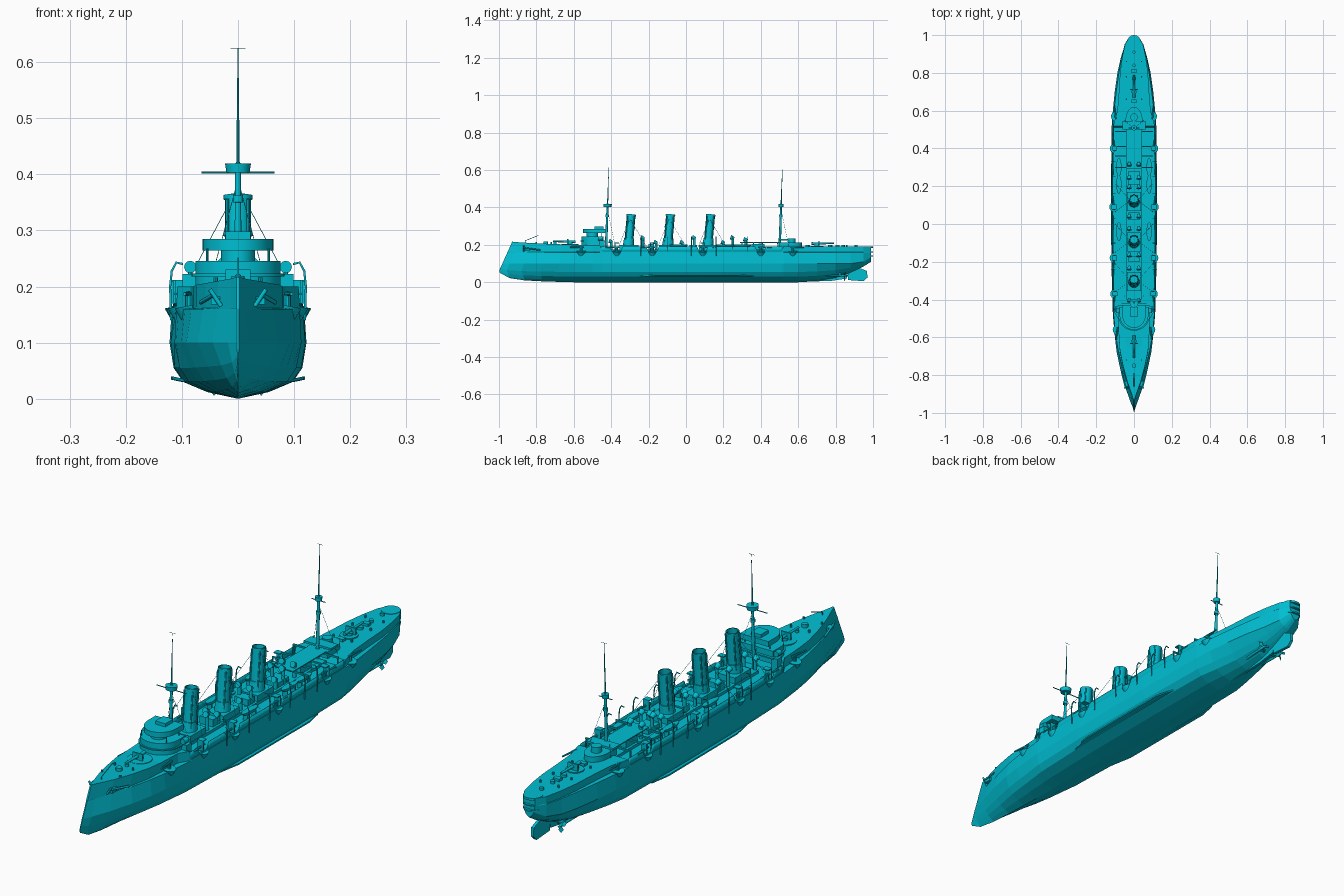
import bpy, bmesh, math
from mathutils import Vector

if "Cube" in bpy.data.objects:
    bpy.data.objects.remove(bpy.data.objects["Cube"])

paint = bpy.data.materials.new("cyan_paint")
paint.diffuse_color = (0.0, 0.52, 0.65, 1)
paint.use_nodes = True
paint.node_tree.nodes["Principled BSDF"].inputs["Base Color"].default_value = paint.diffuse_color

def make(name, verts, faces):
    me = bpy.data.meshes.new(name)
    me.from_pydata(verts, [], faces)
    bm = bmesh.new(); bm.from_mesh(me)
    bmesh.ops.recalc_face_normals(bm, faces=bm.faces)
    bm.to_mesh(me); bm.free()
    ob = bpy.data.objects.new(name, me)
    me.materials.append(paint)
    bpy.context.collection.objects.link(ob)
    return ob

def box(name, x0, x1, y0, y1, z0, z1):
    v = [(x, y, z) for x in (x0, x1) for y in (y0, y1) for z in (z0, z1)]
    return make(name, v, [(0,1,3,2), (4,6,7,5), (0,4,5,1), (2,3,7,6), (0,2,6,4), (1,5,7,3)])

def rod(name, a, b, r1, r2=None, n=12, caps=True):
    """Tapered cylinder from a to b."""
    a, b = Vector(a), Vector(b)
    q = (b - a).to_track_quat('Z', 'Y')
    ring = [Vector((math.cos(t), math.sin(t), 0)) for t in (2 * math.pi * i / n for i in range(n))]
    v = [a + q @ (r1 * p) for p in ring] + [b + q @ ((r1 if r2 is None else r2) * p) for p in ring]
    f = [(i, (i + 1) % n, n + (i + 1) % n, n + i) for i in range(n)]
    if caps:
        f += [tuple(range(n)), tuple(range(n, 2 * n))]
    return make(name, v, f)

def disc(name, y, z0, z1, r, x=0, n=20):
    return rod(name, (x, y, z0), (x, y, z1), r, n=n)

def pipe(name, pts, r):
    cu = bpy.data.curves.new(name, 'CURVE'); cu.dimensions = '3D'
    cu.bevel_depth, cu.bevel_resolution = r, 1
    sp = cu.splines.new('POLY'); sp.points.add(len(pts) - 1)
    for p, c in zip(sp.points, pts):
        p.co = (*c, 1)
    cu.materials.append(paint); cu.use_fill_caps = True
    ob = bpy.data.objects.new(name, cu)
    bpy.context.collection.objects.link(ob)

def prism(name, outline, z0, z1):
    """Extrude an xy outline upward."""
    n = len(outline)
    v = [(x, y, z) for z in (z0, z1) for x, y in outline]
    return make(name, v, [(i, (i+1) % n, n+(i+1) % n, n+i) for i in range(n)] + [tuple(range(n)), tuple(range(n, 2*n))])

def arch(r, y0, y1, d=-1):
    """Outline with a straight back at y0 and a round end reaching y1."""
    arc = [(r * math.cos(math.pi * i / 14), y1 - d*(abs(y1-y0)*0.6)*(1 - math.sin(math.pi * i / 14))) for i in range(15)]
    return [(r, y0)] + arc + [(-r, y0)]

# Hull stations: y, keel z, max half beam, ledge half beam, deck half beam, deck z, fullness
ST = [(-1, .05, .002, .002, .003, .217, 0), (-.96, .022, .018, .013, .013, .214, .1),
      (-.88, .01, .045, .036, .036, .21, .3), (-.78, .005, .072, .062, .058, .206, .5),
      (-.68, .002, .092, .083, .075, .203, .7), (-.6, 0, .101, .095, .08, .2, .8),
      (-.5, 0, .11, .106, .085, .2, .9), (-.46, 0, .113, .11, .108, .2, .95),
      (-.45, 0, .113, .11, .11, .165, .95), (-.2, 0, .12, .115, .115, .165, 1),
      (.2, 0, .122, .118, .118, .165, 1), (.51, 0, .118, .112, .112, .165, .95),
      (.52, 0, .118, .112, .11, .19, .95), (.6, 0, .112, .106, .088, .19, .8),
      (.7, .006, .102, .094, .08, .19, .6), (.8, .022, .088, .08, .074, .19, .5),
      (.88, .05, .07, .066, .063, .19, .4), (.95, .085, .048, .05, .048, .19, .4),
      (.99, .11, .022, .026, .026, .19, .4)]

def section(y, k, B, E, D, d, f):
    m = max(.1, k + .025)
    pts = [(0, k)] + [(B * ((1 - f) * t + f * w), k + (m - k) * t)
                      for t, w in ((.12, .45), (.3, .8), (.55, .94), (1, 1))]
    pts += [(E, max(.16, m + .01)), (D, max(.162, m + .012)), (D, d)]
    fall = max(0, 1 - (y + 1) / .4)
    rake = lambda z: (.07 * (z - .06) / .155 if z > .06 else (.06 - z) * .5) * fall
    right = [(x, y + rake(z), z) for x, z in pts]
    return right + [(-x, yy, z) for x, yy, z in reversed(right[1:])]

secs = [section(*s) for s in ST]
n = len(secs[0])
hv = [p for s in secs for p in s]
hf = [(i*n+j, i*n+(j+1) % n, (i+1)*n+(j+1) % n, (i+1)*n+j) for i in range(len(secs)-1) for j in range(n)]
hf += [tuple(range(n)), tuple(range(len(hv)-n, len(hv)))]
hull = make("hull", hv, hf)

def beam(y):
    for a, b in zip(ST, ST[1:]):
        if a[0] <= y <= b[0]:
            return a[3] + (b[3] - a[3]) * (y - a[0]) / (b[0] - a[0])

GUNS = (-.37, -.18, .09, .4)
for s in (1, -1):
    # waist bulwark, dipping at each gun port
    v, ys = [], [-.455 + .0097 * i for i in range(101)]
    for y in ys:
        dip = min(abs(y - g) for g in GUNS)
        top = .168 if dip < .027 else .192
        v += [(s * (beam(y) - .002), y, .16), (s * (beam(y) - .004), y, top)]
    bw = make("waist_bulwark", v, [(2*i, 2*i+2, 2*i+3, 2*i+1) for i in range(100)])
    bw.modifiers.new("thick", 'SOLIDIFY').thickness = .003
    # guns on sponsons
    for g in GUNS + (-.56, .57):
        x = beam(g) - .012
        rod("gun_sponson", (s*(x-.008), g, .125), (s*x, g, .166), .012, .026, 16)
        disc("gun_pedestal", g, .165, .185, .007, s * x, 10)
        aim = -1 if g < 0 else 1
        if g in GUNS:
            box("gun_shield", s*x-.013, s*x+.013, g+aim*.008, g+aim*.012, .17, .212)
            box("gun_shield_roof", s*x-.013, s*x+.013, g-.012, g+.012, .208, .212)
        rod("gun_barrel", (s*x, g-aim*.015, .187), (s*(x+.008), g+aim*.06, .187), .005, .003, 10)
    # bilge keel, shaft and propeller
    make("bilge_keel", [(s*.095, -.25, .03), (s*.117, -.16, .034), (s*.119, .28, .034), (s*.1, .36, .03),
         (s*.095, -.25, .035), (s*.117, -.16, .04), (s*.119, .28, .04), (s*.1, .36, .035)],
         [(0,1,2,3), (4,5,6,7), (0,1,5,4), (1,2,6,5), (2,3,7,6), (3,0,4,7)])
    rod("propeller_shaft", (s*.035, .62, .03), (s*.042, .85, .035), .005)
    rod("propeller_hub", (s*.042, .835, .035), (s*.042, .865, .035), .008, .003)
    box("shaft_strut", s*.03-.012, s*.03+.012, .815, .83, .033, .06)
    for k in range(3):
        a = k * 2.094 + .5
        c, t = Vector((math.cos(a), 0, math.sin(a))), Vector((-math.sin(a), .5, math.cos(a))) * .009
        o = Vector((s*.042, .848, .035))
        make("propeller_blade", [o, o+c*.018-t, o+c*.03, o+c*.018+t], [(0, 1, 2, 3)])
    # boat davits and boats in the waist
    for y in (-.24, -.1, .03, .16, .25, .33):
        pipe("davit", [(s*.119, y, .14), (s*.121, y, .2), (s*.118, y, .228), (s*.11, y, .243), (s*.098, y, .24)], .0022)
    for y in (-.04, .21, .3):
        me = bpy.data.meshes.new("boat"); bm = bmesh.new()
        bmesh.ops.create_uvsphere(bm, u_segments=14, v_segments=8, radius=1)
        for p in bm.verts:
            p.co = (p.co.x*.014 + s*.08, p.co.y*.05 + y, min(p.co.z, .05)*.018 + .2)
        bm.to_mesh(me); bm.free(); me.materials.append(paint)
        bpy.context.collection.objects.link(bpy.data.objects.new("boat", me))
        for e in (-.025, .025):
            box("boat_cradle", s*.08-.01, s*.08+.01, y+e-.003, y+e+.003, .164, .188)
    # anchors and bow fittings
    box("anchor_bed", s*.04-.008, s*.04+.008, -.86, -.83, .168, .182)
    rod("anchor", (s*.044, -.87, .185), (s*.066, -.78, .172), .004)
    rod("anchor_fluke", (s*.03, -.868, .165), (s*.05, -.868, .195), .004)
    for y in (-.72, -.8, .66, .78, .86):
        disc("bollard", y, .188, .216 if y < 0 else .2, .004, s*.04, 8)
    # ventilator cowls, tall and short
    for y, h in ((-.23, .25), (.045, .25), (.25, .25), (.32, .24), (-.02, .225), (.2, .225), (-.4, .23), (-.16, .225)):
        rod("ventilator_trunk", (s*.025, y, .165), (s*.025, y, h-.012), .007)
        rod("ventilator_cowl", (s*.025, y+.007, h-.016), (s*.025, y-.012, h-.009), .007, .012)
    # bridge wing supports and funnel stays
    for y in (-.53, -.45):
        rod("bridge_support", (s*.055, y, .2), (s*.055, y, .268), .002, n=6)
    for y in (-.3, -.09, .125):
        for e in (-.06, .09):
            pipe("funnel_stay", [(s*.02, y, .34), (s*.1, y+e, .19)], .0006)

# funnels with casing, rims and open tops
for y in (-.3, -.09, .125):
    box("funnel_casing", -.038, .038, y-.055, y+.045, .165, .2)
    P = lambda z: (0, y - .01 + (z - .17) * .09, z)
    rod("funnel_base", P(.195), P(.235), .03, .027, 20)
    rod("funnel", P(.2), P(.362), .0235, n=20, caps=False)
    rod("funnel_inside", P(.34), P(.364), .02, n=20, caps=False)
    rod("funnel_bottom", P(.338), P(.342), .0225, n=20)
    for z in (.29, .355):
        rod("funnel_band", P(z), P(z+.008), .0255, n=20, caps=False)
    for a in (.8, 2.4, 3.9, 5.5):
        dx, dy = .026*math.cos(a), .026*math.sin(a)
        rod("steam_pipe", (dx, P(.2)[1]+dy, .2), (dx, P(.355)[1]+dy, .355), .003, n=8)

# waist deckhouses, hatches and boat skids
box("central_deckhouse", -.04, .04, -.4, .5, .16, .176)
for y0, y1, z in ((-.2, -.17, .205), (.02, .06, .2), (.21, .28, .195), (.35, .42, .205)):
    box("skylight", -.03, .03, y0, y1, .17, z)
box("boat_platform", -.04, .04, .29, .5, .21, .214)
for y in (.3, .36, .41, .49):
    box("skid_beam", -.1, .1, y-.003, y+.003, .205, .211)
    for x in (-.098, .098):
        box("skid_post", x-.002, x+.002, y-.002, y+.002, .16, .208)

# fore bridge and conning tower
prism("fore_deckhouse", arch(.076, -.44, -.56), .195, .246)
prism("fore_platform", arch(.083, -.43, -.565), .218, .223)
disc("conning_tower", -.5, .24, .272, .03)
prism("bridge_deck", arch(.063, -.43, -.55), .264, .285)
box("chart_house", -.022, .022, -.49, -.44, .284, .298)
for x in (-.085, .085):
    box("bridge_wing_cabin", x-.014, x+.014, -.465, -.435, .165, .222)
    rod("searchlight", (x, -.47, .235), (x, -.445, .235), .011)
    disc("searchlight_stand", -.455, .22, .23, .004, x, 8)

# aft bridge
prism("aft_deckhouse", arch(.045, .5, .62, 1), .185, .212)
box("aft_bridge", -.06, .06, .5, .545, .222, .23)
disc("aft_control_post", .565, .21, .235, .02)

# chase guns at each end
for y, d, z, r in ((-.62, -1, .2, .046), (.7, 1, .19, .034)):
    disc("gun_ring", y, z-.006, z+.004, r, n=28)
    disc("chase_gun_pedestal", y, z, z+.014, .014)
    rod("chase_gun", (0, y-d*.03, z+.017), (0, y+d*.09, z+.019), .007, .004)
    box("chase_gun_shield", -.022, .022, y+d*.012-.003, y+d*.012+.003, z+.004, z+.03)

# masts with fighting tops and yards
for y, yard, top in ((-.428, .065, .023), (.5, .03, .014)):
    M = lambda z: (0, y + (z - .17) * .035, z)
    rod("lower_mast", M(.165), M(.42), .007, .005)
    rod("topmast", M(.39), M(.6), .0035, .001, 8)
    rod("fighting_top", M(.403), M(.419), top*.9, top, 16)
    rod("mast_collar", M(.35), M(.362), .009)
    rod("yard", (-yard, M(.403)[1], .403), (yard, M(.403)[1], .403), .0018, n=8)
    rod("mast_tip", M(.598), M(.625), .0006, n=5)
    rod("signal_yard", (-.013, M(.624)[1], .624), (.013, M(.624)[1], .624), .0007, n=6)
    for x in (-.09, .09):
        pipe("mast_shroud", [M(.39), (x*.6, y+.05, .19)], .0006)

# deck fittings fore and aft
for y, r, h in ((-.75, .012, .219), (-.7, .008, .214), (.77, .012, .2), (.84, .009, .2), (.91, .008, .2)):
    disc("capstan", y, .185, h, r, n=12)
pipe("anchor_crane", [(0, -.86, .2), (0, -.86, .222), (0, -.79, .25)], .002)
for y0, y1 in ((.64, .66), (.8, .82)):
    box("aft_hatch", -.014, .014, y0, y1, .185, .2)

# stern gallery, deadwood and rudder
for z0, z1, r in ((.138, .144, .036), (.16, .164, .036), (.183, .192, .036)):
    disc("stern_gallery", .964, z0, z1, r, n=28)
def plate(name, pts, w):
    ob = make(name, [(s*w, y, z) for s in (-1, 1) for y, z in pts], [tuple(range(len(pts))), tuple(range(len(pts), 2*len(pts)))] +
              [(i, (i+1) % len(pts), len(pts)+(i+1) % len(pts), len(pts)+i) for i in range(len(pts))])
plate("deadwood", [(.6, .001), (.78, .008), (.86, .02), (.87, .07), (.75, .05)], .005)
plate("rudder", [(.865, .012), (.95, .006), (.97, .025), (.968, .06), (.93, .075), (.93, .1), (.9, .1), (.865, .06)], .006)

# smooth round parts, keep the hull faceted
bpy.ops.object.select_all(action='DESELECT')
for ob in bpy.context.scene.objects:
    if ob.type == 'MESH' and ob != hull:
        ob.select_set(True)
        bpy.context.view_layer.objects.active = ob
bpy.ops.object.shade_smooth_by_angle(angle=math.radians(35))
